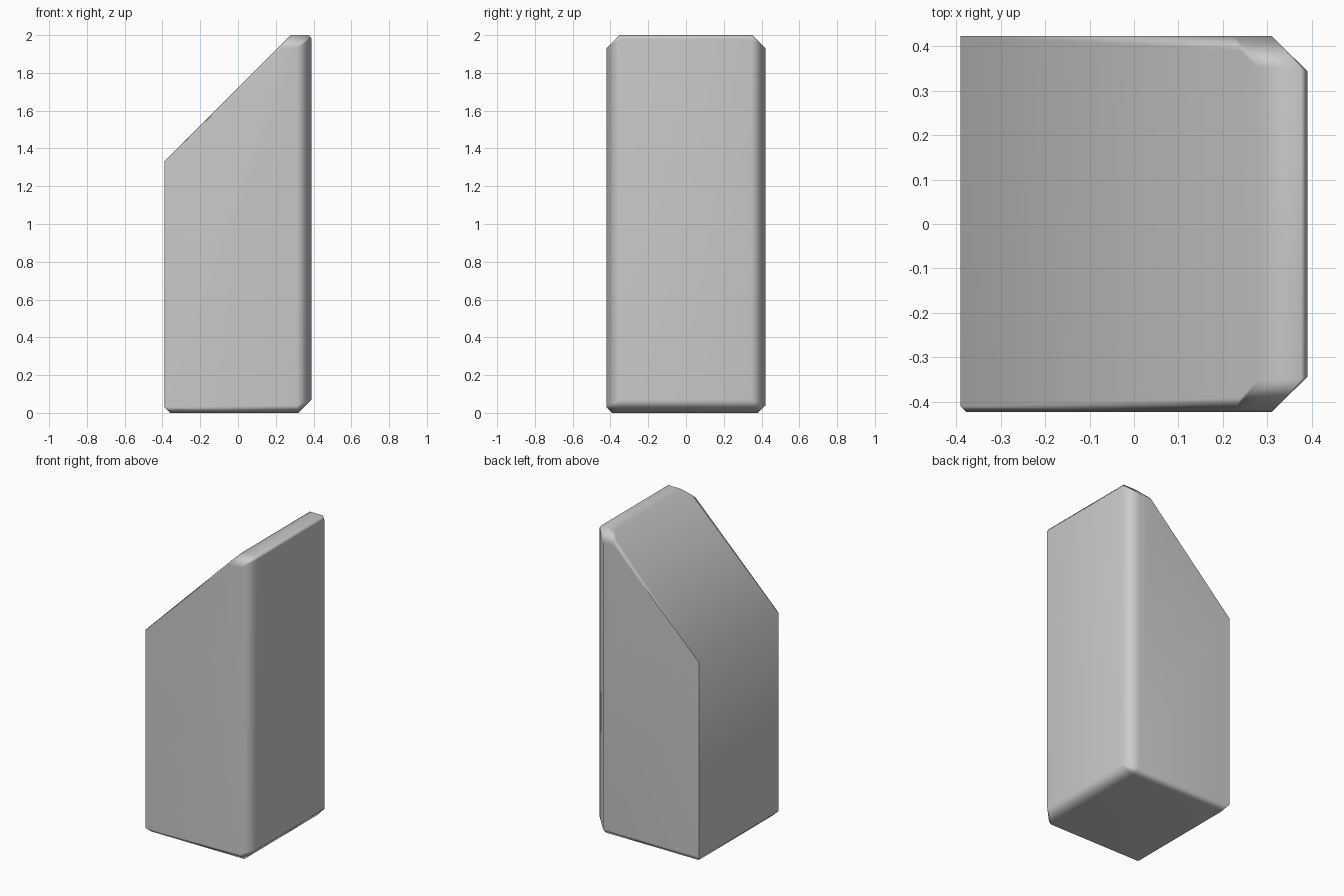
import bpy, bmesh, math

if "Cube" in bpy.data.objects:
    bpy.data.objects.remove(bpy.data.objects["Cube"])

# Corner points of the bevelled block; the slope follows z = x + 1.72
left, right, half = -0.39, 0.39, 0.422
points = [
    # left wall and the lower end of the slope
    (left, -half + 0.012, 0.03), (left + 0.012, -half, 0.03),
    (left, -half + 0.012, 1.33), (left + 0.012, -half, 1.335),
    (left, half, 0.04), (left, half, 1.33),
    # underside
    (-0.36, -0.39, 0), (0.32, -0.39, 0), (0.32, 0.38, 0), (-0.36, 0.38, 0),
]
for s in (-1, 1):
    points += [
        # vertical bevel at each right corner
        (0.31, s * half, 0.04), (0.31, s * half, 1.93),
        (right, s * 0.343, 0.07), (right, s * 0.343, 1.98),
        # upper end of the slope and narrow flat top
        (0.225, s * half, 1.93), (0.24, s * 0.39, 1.96),
        (0.28, s * 0.35, 2.0), (0.375, s * 0.35, 2.0),
    ]

# Skin the points and merge coplanar triangles
bm = bmesh.new()
for p in points:
    bm.verts.new(p)
hull = bmesh.ops.convex_hull(bm, input=bm.verts[:])
loose = [v for v in bm.verts if not v.link_faces]
bmesh.ops.delete(bm, geom=loose, context='VERTS')
bmesh.ops.dissolve_limit(bm, angle_limit=math.radians(1), verts=bm.verts[:], edges=bm.edges[:])
bmesh.ops.recalc_face_normals(bm, faces=bm.faces[:])
mesh = bpy.data.meshes.new("slanted_block")
bm.to_mesh(mesh)
bm.free()
block = bpy.data.objects.new("slanted_block", mesh)
bpy.context.collection.objects.link(block)

# Soft bevels, flat walls
bpy.context.view_layer.objects.active = block
block.select_set(True)
bpy.ops.object.shade_smooth_by_angle(angle=math.radians(52))
weighted = block.modifiers.new("flat_walls", 'WEIGHTED_NORMAL')
weighted.keep_sharp = True
